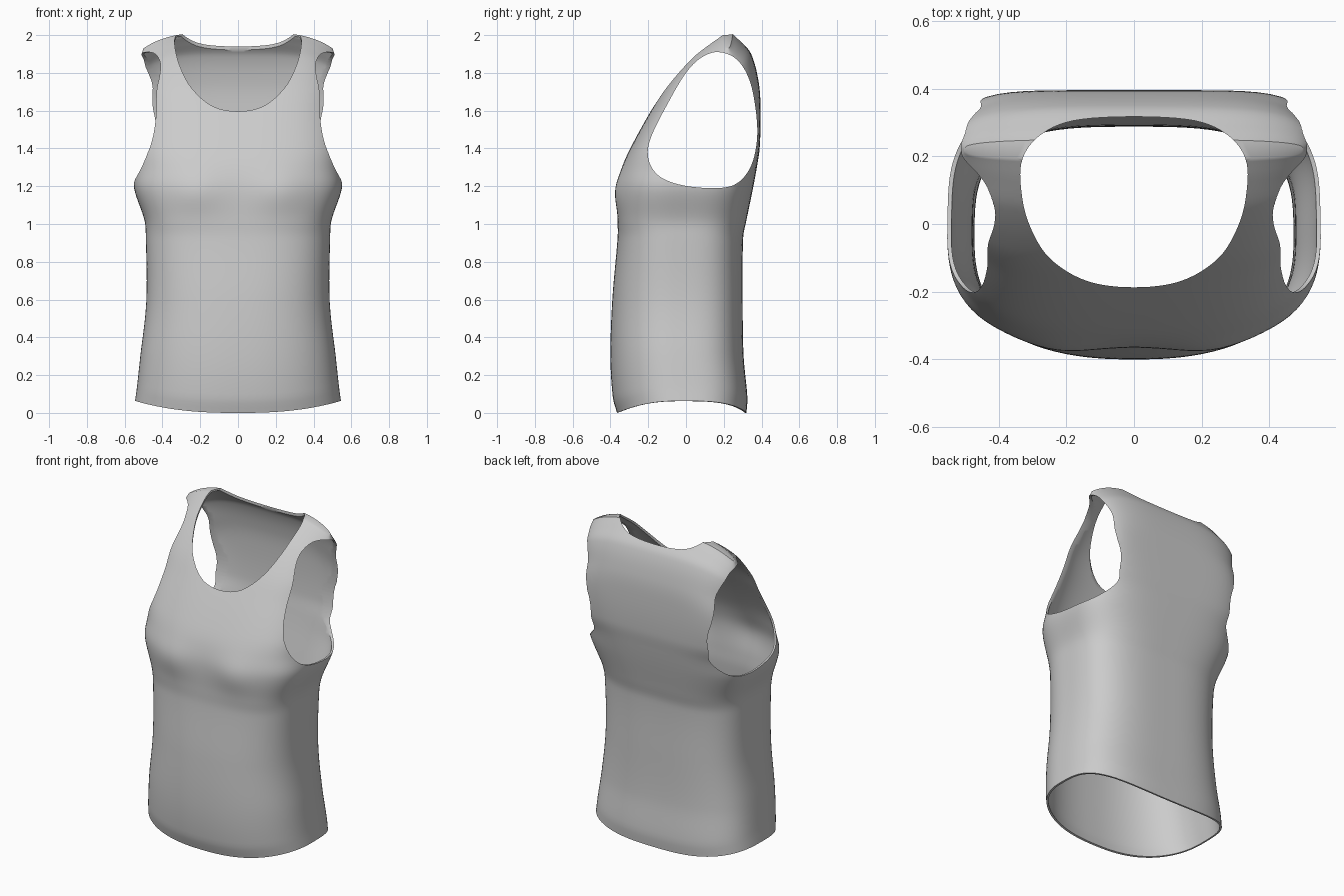
import bpy, bmesh, math
from mathutils import Vector

if "Cube" in bpy.data.objects:
    bpy.data.objects.remove(bpy.data.objects["Cube"])

SEGMENTS, ROWS, THICKNESS = 112, 100, 0.012

# Torso rings: height, front y, back y, half width, front and back squareness
RINGS = [
    (0.0, -.365, .32, .545, 2.4, 3.2),
    (.08, -.387, .325, .535, 2.4, 3.2),
    (.3, -.40, .305, .515, 2.4, 3.2),
    (.6, -.39, .3, .485, 2.5, 3.2),
    (.93, -.362, .303, .488, 2.8, 3.2),
    (1.02, -.362, .32, .495, 3, 3.3),
    (1.19, -.362, .355, .55, 3, 3.6),
    (1.3, -.338, .375, .545, 3, 4),
    (1.4, -.295, .39, .545, 3.1, 5),
    (1.6, -.185, .395, .52, 3.2, 6),
    (1.75, -.09, .385, .52, 3.5, 4.5),
    (1.9, .035, .345, .53, 3.5, 4),
    (1.97, .12, .29, .52, 3, 4),
    (2.015, .19, .25, .5, 3, 3),
]


def tangent(i, k):
    a, b = RINGS[max(i - 1, 0)], RINGS[min(i + 1, len(RINGS) - 1)]
    return (b[k] - a[k]) / (b[0] - a[0])


def ring_at(z):
    """Smoothly interpolate the ring table at a height."""
    i = max(j for j in range(len(RINGS) - 1) if RINGS[j][0] <= z)
    a, b = RINGS[i], RINGS[i + 1]
    h = b[0] - a[0]
    t = (z - a[0]) / h
    s = t * t * (3 - 2 * t)
    return [a[k] * (1 - s) + b[k] * s
            + h * t * (1 - t) * ((1 - t) * tangent(i, k) - t * tangent(i + 1, k))
            for k in range(1, 6)]


def smoothstep(lo, hi, v):
    t = min(max((v - lo) / (hi - lo), 0), 1)
    return t * t * (3 - 2 * t)


def torso_point(z, angle):
    front, back, width, n_front, n_back = ring_at(z)
    c, s = math.cos(angle), math.sin(angle)
    n = n_front if s < 0 else n_back
    r = (abs(c) ** n + abs(s) ** n) ** (-1 / n)
    x = width * r * c
    y = (front + back) / 2 + (back - front) / 2 * r * s
    # Chest fullness on each side of the front
    if s < 0:
        y -= .02 * -s * math.exp(-((abs(x) - .23) / .13) ** 2 - ((z - 1.17) / .11) ** 2)
    # Shoulders slope down, hem rises at the sides
    slope = .085 * smoothstep(1.5, 2, z) * (abs(x) / .5) ** 4
    lift = .062 * (1 - smoothstep(0, .5, z)) * (abs(x) / .54) ** 2.5
    return Vector((x, y, z - slope + lift))


def make_object(name, bm):
    bmesh.ops.recalc_face_normals(bm, faces=bm.faces)
    mesh = bpy.data.meshes.new(name)
    bm.to_mesh(mesh)
    bm.free()
    obj = bpy.data.objects.new(name, mesh)
    bpy.context.collection.objects.link(obj)
    return obj


def make_torso():
    bm = bmesh.new()
    top = RINGS[-1][0]
    rows = []
    for r in range(ROWS + 1):
        z = top * (1 - (1 - r / ROWS) ** 1.25)
        rows.append([bm.verts.new(torso_point(z, math.tau * j / SEGMENTS))
                     for j in range(SEGMENTS)])
    for low, high in zip(rows, rows[1:]):
        for j in range(SEGMENTS):
            k = (j + 1) % SEGMENTS
            bm.faces.new((low[j], low[k], high[k], high[j]))
    # Close the narrow shoulder ridge from back to front
    last = rows[-1]
    for j in range(SEGMENTS // 2):
        loop = (last[j], last[j + 1], last[-j - 1], last[-j])
        bm.faces.new(list(dict.fromkeys(loop)))
    return make_object("tank_top", bm)


def smooth_loop(points, steps=6):
    """Closed rounded curve through a few points."""
    out, n = [], len(points)
    for i in range(n):
        a, b, c, d = (Vector(points[(i + k) % n]) for k in (-1, 0, 1, 2))
        for q in range(steps):
            t = q / steps
            out.append(b + (c - a) * t / 2
                       + (2 * a - 5 * b + 4 * c - d) * t ** 2 / 2
                       + (3 * b - a - 3 * c + d) * t ** 3 / 2)
    return out


def make_cutter(name, outline, place, start, end):
    bm = bmesh.new()
    ends = [[bm.verts.new(place(p, d)) for p in outline] for d in (start, end)]
    n = len(outline)
    for j in range(n):
        k = (j + 1) % n
        bm.faces.new((ends[0][j], ends[0][k], ends[1][k], ends[1][j]))
    for cap in ends:
        bm.faces.new(cap)
    obj = make_object(name, bm)
    obj.hide_render = True
    return obj


# Neck opening seen from above, mirrored to both sides
neck_half = [(.14, -.168), (.25, -.1), (.31, 0), (.333, .1),
             (.33, .19), (.28, .26), (.18, .305)]
neck = [(0, -.187)] + neck_half + [(0, .317)] + [(-x, y) for x, y in reversed(neck_half)]

# Arm opening seen from the side
arm = [(-.2, 1.35), (-.185, 1.46), (-.09, 1.65), (0, 1.8), (.08, 1.88),
       (.17, 1.91), (.27, 1.87), (.34, 1.75), (.375, 1.55), (.37, 1.4),
       (.33, 1.28), (.25, 1.205), (.12, 1.19), (-.04, 1.21), (-.15, 1.26)]

shirt = make_torso()
cutters = [
    make_cutter("neck_cutter", smooth_loop(neck),
                lambda p, d: (p.x, p.y, d), 1.45, 2.3),
    make_cutter("arm_cutter", smooth_loop(arm),
                lambda p, d: (d, p.x, p.y), -.8, .8),
]

# Cloth thickness, then the neck and arm openings
bpy.context.view_layer.objects.active = shirt
shirt.select_set(True)
cloth = shirt.modifiers.new("cloth", 'SOLIDIFY')
cloth.thickness = THICKNESS
cloth.offset = -1
bpy.ops.object.modifier_apply(modifier=cloth.name)
for cutter in cutters:
    cut = shirt.modifiers.new(cutter.name, 'BOOLEAN')
    cut.operation = 'DIFFERENCE'
    cut.solver = 'EXACT'
    cut.object = cutter
    bpy.ops.object.modifier_apply(modifier=cut.name)
    bpy.data.objects.remove(cutter)

# Grey cloth
material = bpy.data.materials.new("grey_cloth")
material.use_nodes = True
colour = (.6, .6, .6, 1)
material.diffuse_color = colour
material.node_tree.nodes["Principled BSDF"].inputs["Base Color"].default_value = colour
shirt.data.materials.clear()
shirt.data.materials.append(material)
bpy.ops.object.shade_smooth_by_angle(angle=math.radians(40))
